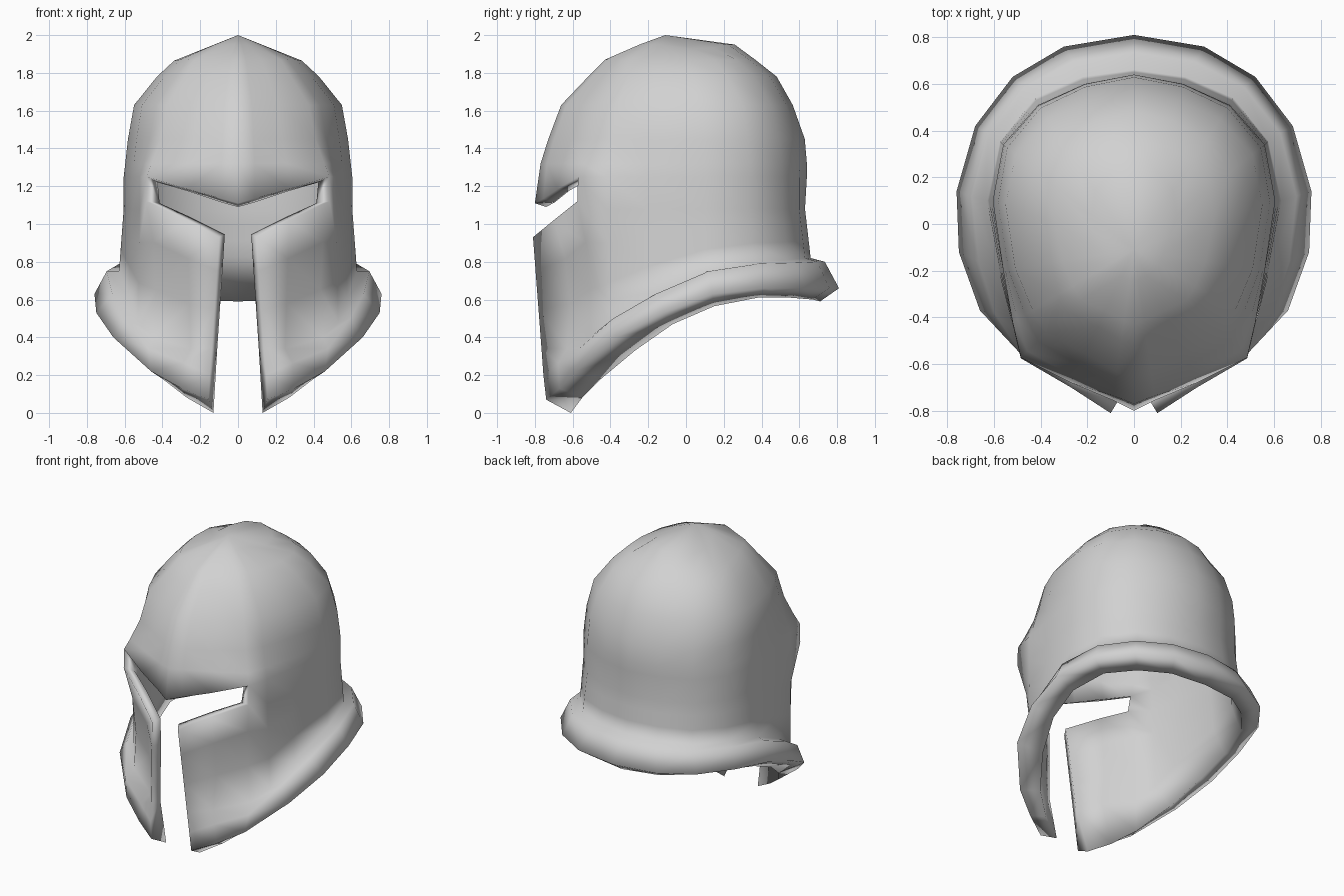
import bpy, bmesh
from mathutils import Vector as V

if "Cube" in bpy.data.objects:
    bpy.data.objects.remove(bpy.data.objects["Cube"])

CENTRE = V((0, -0.11, 0.9))

# Half plan of the wall, from the front ridge round to the back
PLAN = [(0, -.79), (.09, -.755), (.27, -.68), (.485, -.572), (.52, -.42), (.56, -.2),
        (.605, .1), (.56, .34), (.41, .51), (.21, .6), (0, .64)]
N = len(PLAN)
# Dome rows: height, scale towards front, side and back, inset of the temple
DOME = [(1.95, .2, .22, .49, .01), (1.87, .47, .55, .635, .03), (1.78, .60, .70, .787, .05),
        (1.63, .81, .91, .90, .06), (1.45, .91, .96, .985, .06), (1.32, .97, .985, 1.0, .025)]
# Flared neck guard: crease, ridge and lower edge, from the face gap to the back
CREASE = [(.14, -.765, .34), (.25, -.63, .34), (.45, -.51, .40), (.53, -.40, .48),
          (.58, -.2, .61), (.63, .1, .75), (.575, .355, .80), (.425, .54, .81),
          (.22, .63, .82), (0, .66, .82)]
RIDGE = [(.155, -.74, .07), (.30, -.67, .13), (.46, -.58, .22), (.66, -.37, .40),
         (.75, -.12, .53), (.76, .14, .63), (.68, .42, .66), (.52, .63, .66),
         (.30, .76, .66), (0, .81, .66)]
LOWER = [(.13, -.61, 0), (.27, -.55, .08), (.40, -.45, .18), (.53, -.27, .33),
         (.61, -.07, .47), (.63, .15, .565), (.57, .38, .61), (.43, .55, .61),
         (.25, .67, .60), (0, .71, .59)]


def pull_in(p, amount):
    """Move a point horizontally towards the centre."""
    return p - V((p.x, p.y - CENTRE.y, 0)).normalized() * amount


def dome_row(z, front, side, back, inset):
    row = []
    for j, (x, y) in enumerate(PLAN):
        d = V((x, y - CENTRE.y))
        u = d.normalized().y
        s = side + ((back if u > 0 else front) - side) * u * u
        p = V((d.x * s, CENTRE.y + d.y * s, min(z, 2 - .4 * d.x * s)))
        row.append(pull_in(p, inset * {2: .5, 3: 1, 4: .5}.get(j, 0)))
    return row


def guard_row(points):
    return [None] + [V(p) for p in points]


rows = {i: dome_row(*r) for i, r in enumerate(DOME)}

# Brow edge above the eyes, and cheek edge below them
brow = [V((x, y, 1.25)) for x, y in PLAN]
for j, z in enumerate((1.11, 1.135, 1.185)):
    brow[j].z = z
brow[0].y = -.80
cheek = [V((x, y, 1.08)) for x, y in PLAN]
cheek[1:4] = [V((.10, -.81, .93)), V((.27, -.70, 1.02)), V((.485, -.575, 1.12))]
cheek[-1].y = .63
rows['brow'], rows['cheek'] = brow, cheek
rows['crease'], rows['ridge'], rows['lower'] = map(guard_row, (CREASE, RIDGE, LOWER))

# Cheek wall, hollow beside the face gap
for name, t in (('wall_a', .3), ('wall_b', .65)):
    rows[name] = [None] + [cheek[j].lerp(rows['crease'][j], t) for j in range(1, N)]
    rows[name][2].y += .04
    rows[name][3] = pull_in(rows[name][3], .035)

# Rounded top of the neck guard
flare = [None]
for j in range(1, N):
    p = (rows['crease'][j] + rows['ridge'][j]) / 2
    front = j <= 3
    flare.append(pull_in(p, -.03 if front else 0) + V((0, 0, .03 if front else .06)))
flare[1] = V((.15, -.755, .2))
rows['flare'] = flare

OUTER = list(range(len(DOME))) + ['brow', 'cheek', 'wall_a', 'wall_b', 'crease',
                                  'flare', 'ridge', 'lower']
INNER = [r for r in OUTER if r not in ('flare', 'ridge')]

# Bevelled lip round the face opening
LIP = {('brow', 0): (0, .06, -.02), ('brow', 1): (0, .06, -.02), ('brow', 2): (0, .06, -.01),
       ('brow', 3): (-.06, .03, -.03), ('cheek', 3): (-.07, .02, -.01),
       ('cheek', 2): (-.01, .06, .02), ('cheek', 1): (-.03, .05, .015),
       ('wall_a', 1): (-.03, .06, 0), ('wall_b', 1): (-.03, .06, 0),
       ('crease', 1): (-.03, .06, 0)}

bm = bmesh.new()
outer, inner = {}, {}
for r in OUTER:
    for j, p in enumerate(rows[r]):
        if p is None or (r == 'cheek' and j == 0):
            continue
        k = (r, j)
        outer[k] = bm.verts.new(p)
        if r == 'lower':
            inner[k] = outer[k]
        elif r in INNER:
            q = p + V(LIP[k]) if k in LIP else CENTRE + (p - CENTRE) * .93
            inner[k] = bm.verts.new(q)


def skin(verts, order, apex_z):
    """Crown fan and wall quads, leaving the eye slots and face gap open."""
    apex = bm.verts.new((0, CENTRE.y, apex_z))
    for j in range(N - 1):
        bm.faces.new((apex, verts[0, j], verts[0, j + 1]))
        for a, b in zip(order, order[1:]):
            low = order.index(a) >= order.index('cheek')
            if (a == 'brow' and j < 3) or (low and j < 1):
                continue
            bm.faces.new((verts[a, j], verts[b, j], verts[b, j + 1], verts[a, j + 1]))


skin(outer, OUTER, 2.0)
skin(inner, INNER, 1.93)

# Join the outside and inside round the opening
edge = list(LIP)
for a, b in zip(edge, edge[1:]):
    bm.faces.new((outer[a], outer[b], inner[b], inner[a]))
tip = [outer['crease', 1], outer['flare', 1], outer['ridge', 1], outer['lower', 1]]
for a, b in zip(tip, tip[1:]):
    bm.faces.new((a, b, inner['crease', 1]))

# Mirror the half shell
geom = bm.verts[:] + bm.edges[:] + bm.faces[:]
bmesh.ops.mirror(bm, geom=geom, axis='X', merge_dist=.0005)
bmesh.ops.remove_doubles(bm, verts=bm.verts[:], dist=.0005)
bmesh.ops.recalc_face_normals(bm, faces=bm.faces[:])

mesh = bpy.data.meshes.new("helmet_shell")
bm.to_mesh(mesh)
bm.free()
helmet = bpy.data.objects.new("helmet_shell", mesh)
bpy.context.collection.objects.link(helmet)
steel = bpy.data.materials.new("plain_grey")
steel.diffuse_color = (.64, .64, .64, 1)
steel.use_nodes = True
steel.node_tree.nodes["Principled BSDF"].inputs["Base Color"].default_value = steel.diffuse_color
mesh.materials.append(steel)

# Soft shading over the whole shell
bpy.context.view_layer.objects.active = helmet
helmet.select_set(True)
bpy.ops.object.shade_smooth()
